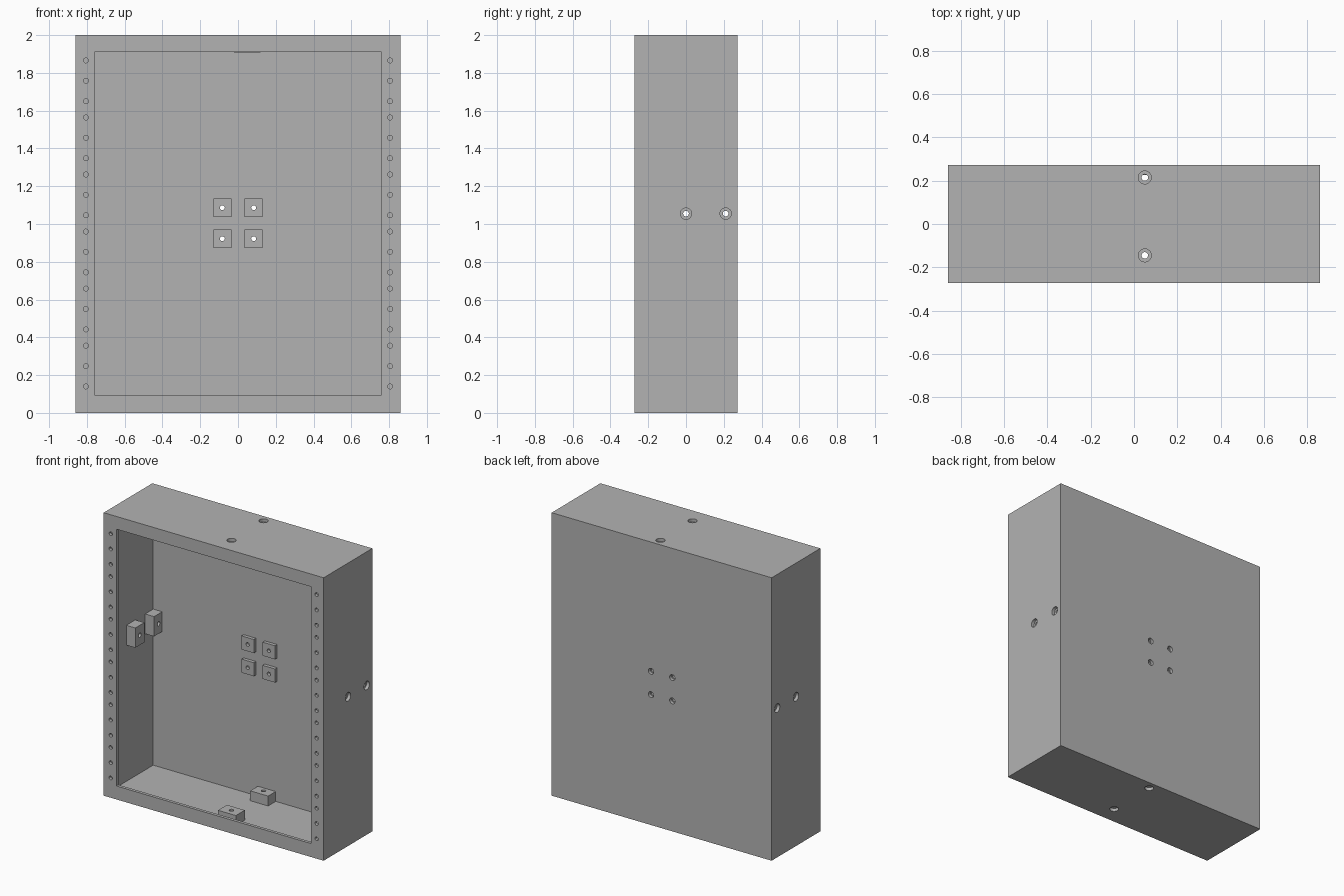
import bpy
import math
from mathutils import Matrix, Vector

if "Cube" in bpy.data.objects:
    bpy.data.objects.remove(bpy.data.objects["Cube"])

# Overall sizes
HX, HY, H = 0.86, 0.272, 2.0      # half width, half depth, height
T = 0.022                         # sheet thickness
BLOCK = 0.07                      # height of the mounting blocks

grey = bpy.data.materials.new("light_grey")
grey.diffuse_color = (0.45, 0.45, 0.45, 1)
grey.use_nodes = True
grey.node_tree.nodes["Principled BSDF"].inputs["Base Color"].default_value = grey.diffuse_color


def box(name, lo, hi):
    """Box between two corners."""
    lo, hi = Vector(lo), Vector(hi)
    bpy.ops.mesh.primitive_cube_add(size=1)
    ob = bpy.context.object
    ob.name = name
    ob.data.transform(Matrix.Translation((lo + hi) / 2) @ Matrix.Diagonal((*(hi - lo), 1)))
    ob.data.materials.append(grey)
    return ob


def drill(centre, axis, radius, depth):
    """Cylinder cutter centred on a point along an axis."""
    bpy.ops.mesh.primitive_cylinder_add(vertices=24, radius=radius, depth=depth)
    ob = bpy.context.object
    turn = Vector((0, 0, 1)).rotation_difference(Vector(axis)).to_matrix().to_4x4()
    ob.data.transform(Matrix.Translation(centre) @ turn)
    ob.data.materials.append(grey)
    return ob


def cut(target, cutters):
    """Subtract the cutters, which never overlap each other."""
    bpy.ops.object.select_all(action='DESELECT')
    for c in cutters:
        c.select_set(True)
    bpy.context.view_layer.objects.active = cutters[0]
    if len(cutters) > 1:
        bpy.ops.object.join()
    cutter = bpy.context.view_layer.objects.active
    mod = target.modifiers.new("cut", 'BOOLEAN')
    mod.operation, mod.solver, mod.object = 'DIFFERENCE', 'EXACT', cutter
    bpy.context.view_layer.objects.active = target
    bpy.ops.object.modifier_apply(modifier=mod.name)
    bpy.data.objects.remove(cutter)


# Hollow cabinet with a rectangular opening framed by a front flange
cabinet = box("cabinet_shell", (-HX, -HY, 0), (HX, HY, H))
cut(cabinet, [box("cavity", (-HX + T, -HY + T, T), (HX - T, HY - T, H - T))])
cut(cabinet, [box("opening", (-0.76, -HY - 0.1, 0.095), (0.76, -HY + 0.1, 1.91))])

holes = []

# Rack holes down both sides of the flange, in groups of three
for side in (-1, 1):
    for group in range(6):
        for step in range(3):
            z = 0.14 + 0.302 * group + 0.108 * step
            holes.append(drill((side * 0.805, -HY, z), (0, 1, 0), 0.013, 0.08))

# Side wall blocks with narrower bores behind the wall holes
for side, label in ((-1, "left"), (1, "right")):
    for i, y in enumerate((0.0, 0.21)):
        outer, inner = side * (HX - T), side * (HX - T - BLOCK)
        block = box(f"{label}_block_{i + 1}",
                    (min(outer, inner), y - 0.05, 0.985),
                    (max(outer, inner), min(y + 0.05, HY - T), 1.125))
        cut(block, [drill(((outer + inner) / 2, y, 1.055), (1, 0, 0), 0.015, 0.2)])
        holes.append(drill((side * HX, y, 1.055), (1, 0, 0), 0.03, 0.08))

# Floor and ceiling blocks
for label, wall, z0, z1 in (("floor", 0, T, T + BLOCK), ("ceiling", H, H - T - BLOCK, H - T)):
    for i, y in enumerate((-0.145, 0.215)):
        block = box(f"{label}_block_{i + 1}", (0.05 - 0.07, y - 0.05, z0),
                    (0.05 + 0.07, min(y + 0.05, HY - T), z1))
        cut(block, [drill((0.05, y, (z0 + z1) / 2), (0, 0, 1), 0.015, 0.2)])
        holes.append(drill((0.05, y, wall), (0, 0, 1), 0.03, 0.08))

# Four small square pads on the back wall
for x in (-0.083, 0.083):
    for z in (0.922, 1.086):
        pad = box("back_pad", (x - 0.048, HY - T - 0.024, z - 0.048), (x + 0.048, HY - T, z + 0.048))
        cut(pad, [drill((x, HY - T, z), (0, 1, 0), 0.013, 0.2)])
        holes.append(drill((x, HY, z), (0, 1, 0), 0.021, 0.08))

cut(cabinet, holes)
